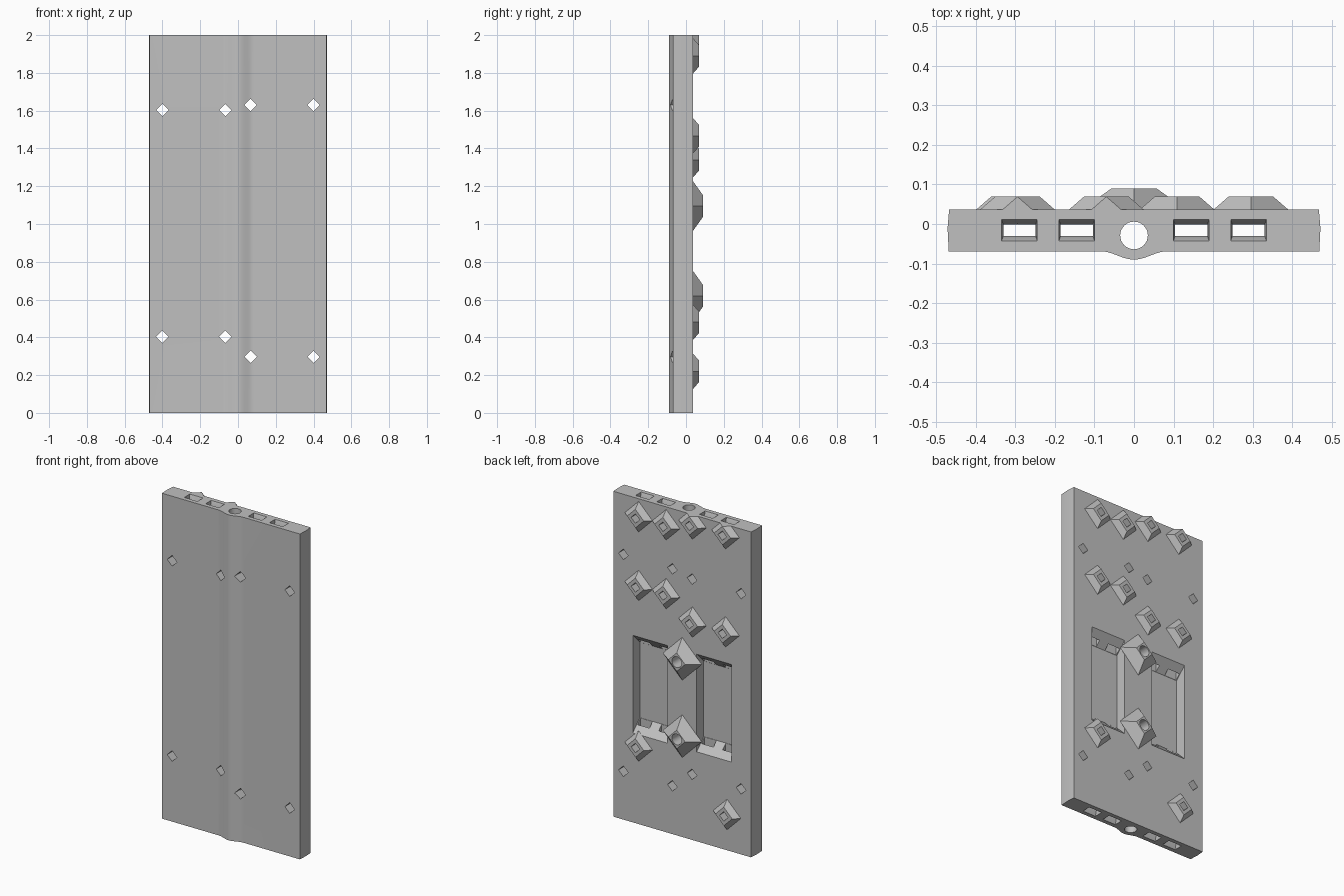
import bpy, bmesh, math
from mathutils import Vector

if "Cube" in bpy.data.objects:
    bpy.data.objects.remove(bpy.data.objects["Cube"])

grey = bpy.data.materials.new("mid grey")
grey.diffuse_color = (0.53, 0.53, 0.53, 1)
grey.use_nodes = True
grey.node_tree.nodes["Principled BSDF"].inputs["Base Color"].default_value = grey.diffuse_color


def loft(name, rings):
    """Closed solid through a list of equally long rings of points."""
    bm = bmesh.new()
    loops = [[bm.verts.new(p) for p in ring] for ring in rings]
    n = len(rings[0])
    for a, b in zip(loops, loops[1:]):
        for i in range(n):
            j = (i + 1) % n
            bm.faces.new((a[i], a[j], b[j], b[i]))
    bm.faces.new(loops[0])
    bm.faces.new(loops[-1])
    bmesh.ops.recalc_face_normals(bm, faces=bm.faces)
    me = bpy.data.meshes.new(name)
    bm.to_mesh(me)
    bm.free()
    me.materials.append(grey)
    ob = bpy.data.objects.new(name, me)
    bpy.context.collection.objects.link(ob)
    return ob


def combine(tool, operation):
    """Boolean a tool into the panel and remove the tool."""
    m = panel.modifiers.new("cut", 'BOOLEAN')
    m.solver, m.operation, m.object = 'EXACT', operation, tool
    bpy.context.view_layer.objects.active = panel
    bpy.ops.object.modifier_apply(modifier=m.name)
    bpy.data.objects.remove(tool)


def ngon_xz(x, y, z, r, sides=4):
    return [(x + r * math.cos(2 * math.pi * i / sides), y,
             z + r * math.sin(2 * math.pi * i / sides)) for i in range(sides)]


def rect_xy(x0, x1, y0, y1, z):
    return [(x0, y0, z), (x1, y0, z), (x1, y1, z), (x0, y1, z)]


# Panel: extruded outline with a soft ridge along the front
BACK, FRONT = 0.038, -0.068
outline = [(0.468, BACK), (-0.468, BACK), (-0.472, -0.01), (-0.469, FRONT)]
for i in range(25):
    t = i / 24 * 2 - 1
    outline.append((0.085 * t, FRONT - 0.0105 * (1 + math.cos(math.pi * t))))
outline += [(0.469, FRONT), (0.472, -0.01)]
panel = loft("panel", [[(x, y, z) for x, y in outline] for z in (0, 2)])

# Two back pockets with sloped ends
for side in (-1, 1):
    rings = [[(side * x, 0.06, 0.528), (side * x, 0.06, 1.172),
              (side * x, -0.03, 1.082), (side * x, -0.03, 0.618)]
             for x in (0.099, 0.336)]
    combine(loft("pocket_cutter", rings), 'DIFFERENCE')

# Bosses on the back: x, z, base radius, top radius, top depth
small = [(0.296, 1.89), (0.109, 1.89), (-0.07, 1.943), (-0.295, 1.943),
         (0.296, 1.467), (0.109, 1.467), (-0.07, 1.34), (-0.295, 1.34),
         (0.296, 0.48), (-0.305, 0.22)]
large = [(0, 1.095), (0, 0.62)]
bosses = [(x, z, 0.095, 0.057, 0.07) for x, z in small]
bosses += [(x, z, 0.133, 0.057, 0.091) for x, z in large]
for x, z, r0, r1, y in bosses:
    combine(loft("boss", [ngon_xz(x, BACK - 0.001, z, r0),
                          ngon_xz(x, y, z, r1)]), 'UNION')

# Trim the bosses that overhang the top edge
combine(loft("trim_cutter", [rect_xy(-1, 1, -1, 1, z) for z in (2.0, 2.2)]),
        'DIFFERENCE')

# Lengthwise channels, flared at both mouths
for side in (-1, 1):
    for x0, x1 in ((0.1, 0.19), (0.245, 0.335)):
        rings = []
        for z, g in ((-0.01, 1), (0.0, 1), (0.03, 0), (1.97, 0), (2.0, 1), (2.01, 1)):
            e = 0.004 * (1 - g)
            rings.append(rect_xy(side * (x0 + e), side * (x1 - e),
                                 -0.029 - 0.013 * g, 0.012 * g, z))
        combine(loft("channel_cutter", rings), 'DIFFERENCE')

# Central round bore
bore = [[(0.035 * math.cos(a * math.pi / 16), -0.028 + 0.035 * math.sin(a * math.pi / 16), z)
         for a in range(32)] for z in (-0.05, 2.05)]
combine(loft("bore_cutter", bore), 'DIFFERENCE')

# Diamond holes right through the panel
for x, z in ((-0.4, 1.603), (-0.067, 1.603), (0.067, 1.63), (0.4, 1.63),
             (-0.4, 0.403), (-0.067, 0.403), (0.067, 0.297), (0.4, 0.297)):
    combine(loft("hole_cutter", [ngon_xz(x, y, z, 0.033) for y in (-0.15, 0.15)]),
            'DIFFERENCE')

# Blind holes in the bosses: square in small ones, round in large ones
for pts, r, sides in ((small, 0.029, 4), (large, 0.033, 24)):
    for x, z in pts:
        combine(loft("boss_hole_cutter", [ngon_xz(x, y, z, r, sides)
                                          for y in (-0.015, 0.15)]), 'DIFFERENCE')

# Centre the depth and smooth the soft ridge and bores
ys = [v.co.y for v in panel.data.vertices]
shift = Vector((0, -(min(ys) + max(ys)) / 2, 0))
for v in panel.data.vertices:
    v.co += shift
panel.select_set(True)
bpy.context.view_layer.objects.active = panel
bpy.ops.object.shade_smooth_by_angle(angle=math.radians(25))
